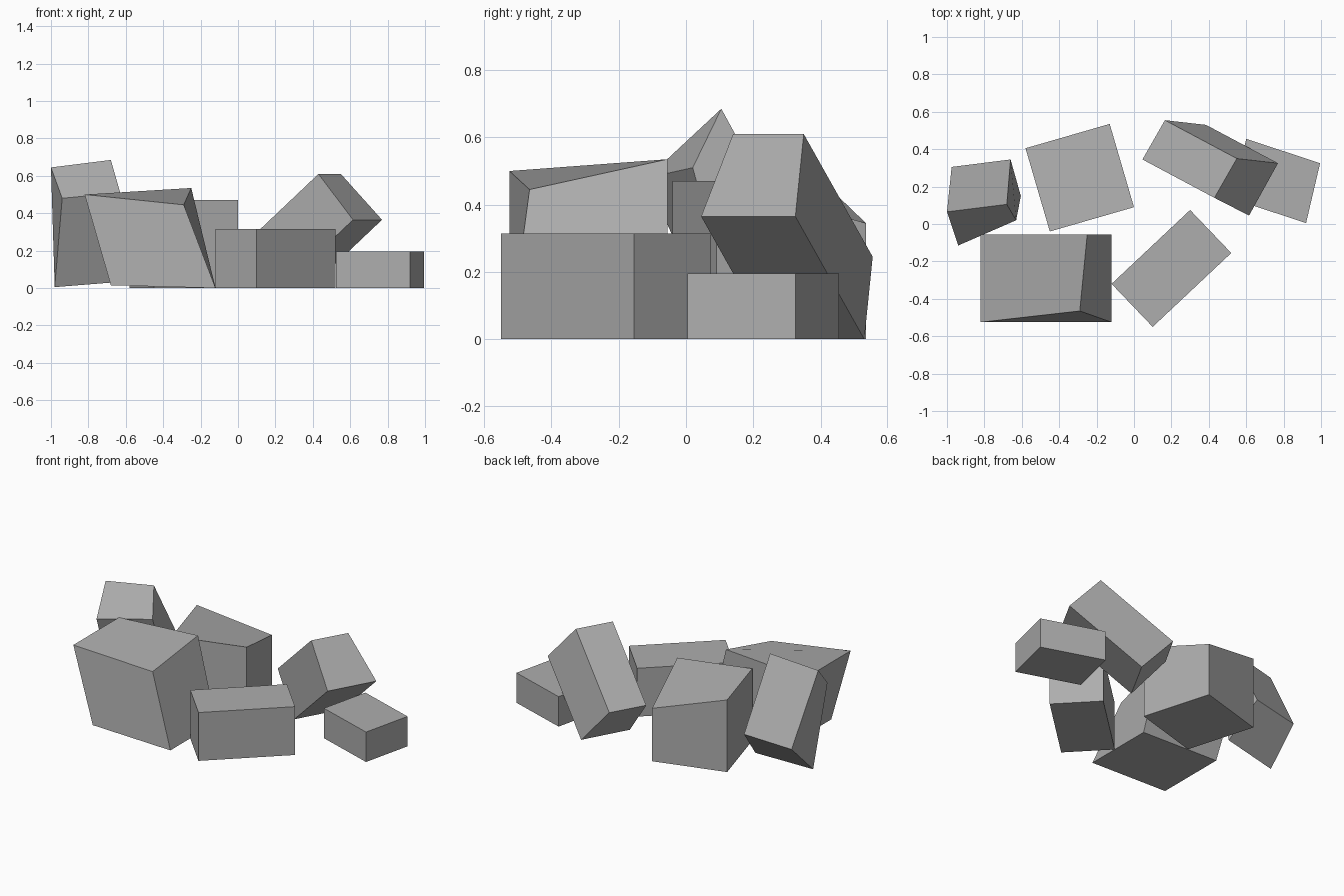
import bpy
import bmesh
from mathutils import Vector

default = bpy.data.objects.get("Cube")
if default:
    bpy.data.objects.remove(default, do_unlink=True)

# One plain grey for every block
grey = bpy.data.materials.new("stone grey")
grey.use_nodes = True
colour = (0.42, 0.42, 0.42, 1)
grey.diffuse_color = colour
grey.node_tree.nodes["Principled BSDF"].inputs["Base Color"].default_value = colour


def block(name, corner, length, width, height, chips=None):
    """Box from one corner and three edge vectors; chips moves single corners.

    A chip key names the edges walked to reach the corner, such as "lh".
    """
    chips = chips or {}
    edges = {"l": Vector(length), "w": Vector(width), "h": Vector(height)}
    bm = bmesh.new()
    bmesh.ops.create_cube(bm, size=1)
    for vert in bm.verts:
        key = "".join(k for k, side in zip("lwh", vert.co) if side > 0)
        place = Vector(corner)
        for k in key:
            place += edges[k]
        vert.co = place + Vector(chips.get(key, (0, 0, 0)))
    bmesh.ops.recalc_face_normals(bm, faces=bm.faces)
    mesh = bpy.data.meshes.new(name)
    bm.to_mesh(mesh)
    bm.free()
    mesh.materials.append(grey)
    obj = bpy.data.objects.new(name, mesh)
    bpy.context.collection.objects.link(obj)
    return obj


# Upright blocks resting flat on the ground
block("rear_block", (-0.45, -0.04, 0), (0.45, 0.13, 0), (-0.13, 0.445, 0), (0, 0, 0.47),
      {"lwh": (0, 0, -0.125)})
block("front_block", (0.10, -0.55, 0), (0.42, 0.395, 0), (-0.22, 0.23, 0), (0, 0, 0.315))
block("low_side_block", (0.92, 0.005, 0), (0.075, 0.32, 0), (-0.395, 0.13, 0), (0, 0, 0.195))

# Long block propped up on the low one
block("leaning_block", (0.23, 0.25, 0), (0.385, -0.205, 0.365), (0.155, 0.28, 0),
      (-0.185, 0.095, 0.245),
      {"wh": (-0.035, -0.07, 0), "lwh": (-0.035, -0.07, 0)})

# Large uneven block leaning outwards
block("large_block", (-0.68, -0.525, 0.015), (0.56, 0, -0.015), (0, 0.47, 0),
      (-0.14, 0, 0.485),
      {"lh": (-0.03, 0.06, -0.04), "lwh": (0.01, 0, 0.05)})

# Tall uneven block tipped forwards
block("tipped_block", (-0.98, 0.09, 0.005), (0.375, 0.06, 0.03), (0.005, 0.215, 0.21),
      (0.04, -0.205, 0.475),
      {"lw": (-0.06, -0.02, 0), "lh": (-0.065, 0.075, 0),
       "wh": (-0.065, -0.035, -0.045), "lwh": (-0.12, -0.055, -0.035)})
